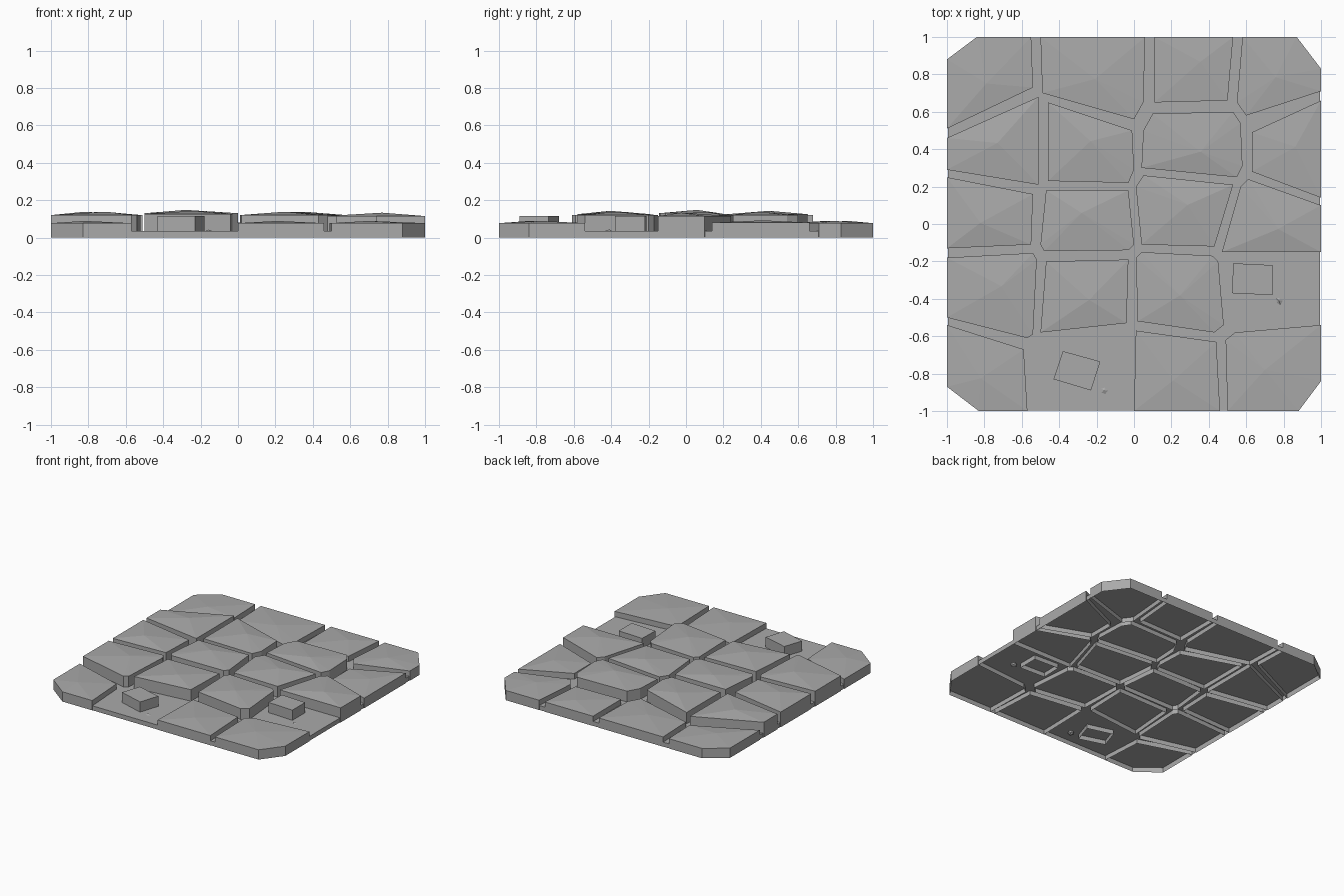
import bpy, bmesh, random
from mathutils import Vector

if "Cube" in bpy.data.objects:
    bpy.data.objects.remove(bpy.data.objects["Cube"])

random.seed(4)
grey = bpy.data.materials.new("stone grey")
grey.diffuse_color = (0.4, 0.4, 0.4, 1)
grey.use_nodes = True
grey.node_tree.nodes["Principled BSDF"].inputs["Base Color"].default_value = grey.diffuse_color


def finish(bm, name):
    me = bpy.data.meshes.new(name)
    bm.to_mesh(me)
    bm.free()
    me.materials.append(grey)
    ob = bpy.data.objects.new(name, me)
    bpy.context.collection.objects.link(ob)
    return ob


def stone(name, outline, rim, dome=0.018, inset=0.019):
    """Tapered open-bottomed stone with a shallow faceted dome."""
    bm = bmesh.new()
    base = [bm.verts.new((x, y, rim)) for x, y in outline]
    top = bm.faces.new(base)
    bmesh.ops.inset_individual(bm, faces=[top], thickness=inset, use_even_offset=True)
    for v in base:
        v.co.z = 0
    peak = bmesh.ops.poke(bm, faces=[top])["verts"][0]
    peak.co += Vector((random.uniform(-.05, .05), random.uniform(-.05, .05), dome))
    finish(bm, name)


def open_prism(name, outline, height):
    """Vertical walls and a flat top, open below."""
    bm = bmesh.new()
    low = [bm.verts.new((x, y, 0)) for x, y in outline]
    high = [bm.verts.new((x, y, height)) for x, y in outline]
    n = len(low)
    for i in range(n):
        j = (i + 1) % n
        bm.faces.new((low[i], low[j], high[j], high[i]))
    bm.faces.new(high)
    bmesh.ops.recalc_face_normals(bm, faces=bm.faces)
    if sum(f.normal.z for f in bm.faces) < 0:
        bmesh.ops.reverse_faces(bm, faces=bm.faces)
    finish(bm, name)


# Mortar sheet with skirt
open_prism("mortar_bed", [(-.995, -.865), (-.825, -.998), (.877, -.998), (.995, -.84),
                          (.995, .83), (.868, .998), (-.838, .998), (-.995, .875)], 0.035)

# Low stones along the front edge
front_row = [
    [(-1, -.87), (-.83, -1), (-.57, -1), (-.59, -.67), (-1, -.54)],
    [(0, -1), (.46, -1), (.44, -.63), (.01, -.57)],
    [(.5, -1), (.88, -1), (1, -.84), (1, -.54), (.54, -.58), (.49, -.62)],
]
second_row = [
    [(-1, -.5), (-.57, -.61), (-.54, -.59), (-.52, -.19), (-.54, -.155), (-1, -.18)],
    [(-.5, -.58), (-.04, -.53), (-.03, -.19), (-.47, -.2)],
    [(.02, -.52), (.43, -.58), (.48, -.54), (.45, -.2), (.42, -.17), (.04, -.15), (.01, -.18)],
]
middle_row = [
    [(-1, -.13), (-.55, -.11), (-.54, .16), (-1, .25)],
    [(-.48, -.145), (-.03, -.14), (0, -.11), (-.03, .18), (-.47, .18), (-.5, -.11)],
    [(.04, -.11), (.43, -.12), (.53, .21), (.05, .26), (.01, .2)],
    [(.47, -.15), (1, -.15), (1, .1), (.61, .24), (.57, .2)],
]
fourth_row = [
    [(-1, .29), (-.51, .21), (-.51, .68), (-1, .46)],
    [(-.46, .23), (-.03, .22), (0, .29), (-.01, .5), (-.46, .65)],
    [(.04, .3), (.55, .25), (.58, .31), (.57, .54), (.53, .6), (.1, .59), (.05, .5)],
    [(.63, .28), (1, .14), (1, .66), (.63, .49)],
]
# Low stones along the back edge
back_row = [
    [(-1, .51), (-.54, .73), (-.55, 1), (-.84, 1), (-1, .88)],
    [(-.49, .7), (0, .56), (.05, .65), (.06, 1), (-.5, 1)],
    [(.11, .65), (.5, .66), (.53, 1), (.11, 1)],
    [(.55, .65), (.6, .58), (1, .71), (1, .83), (.87, 1), (.58, 1)],
]
rows = [
    ("front_stone", front_row, [.077] * 3),
    ("second_row_stone", second_row, [.12, .125, .12]),
    ("middle_row_stone", middle_row, [.12, .13, .12, .115]),
    ("fourth_row_stone", fourth_row, [.12, .125, .12, .08]),
    ("back_stone", back_row, [.077] * 4),
]
for name, outlines, rims in rows:
    for i, (outline, rim) in enumerate(zip(outlines, rims)):
        stone(f"{name}_{i + 1}", outline, rim, dome=0.012 if rim < .1 else 0.018)

# Loose blocks in the two empty beds
open_prism("front_loose_block", [(-.43, -.83), (-.23, -.89), (-.18, -.735), (-.38, -.68)], 0.115)
open_prism("side_loose_block", [(.525, -.37), (.74, -.38), (.74, -.22), (.53, -.21)], 0.115)

# Pebbles beside the blocks
for name, x, y in (("front_pebble", -.16, -.89), ("side_pebble", .775, -.41)):
    bm = bmesh.new()
    bmesh.ops.create_icosphere(bm, subdivisions=1, radius=0.025)
    for v in bm.verts:
        v.co.z *= 0.8
        v.co *= random.uniform(.85, 1.1)
    ob = finish(bm, name)
    ob.location = (x, y, 0.025)
